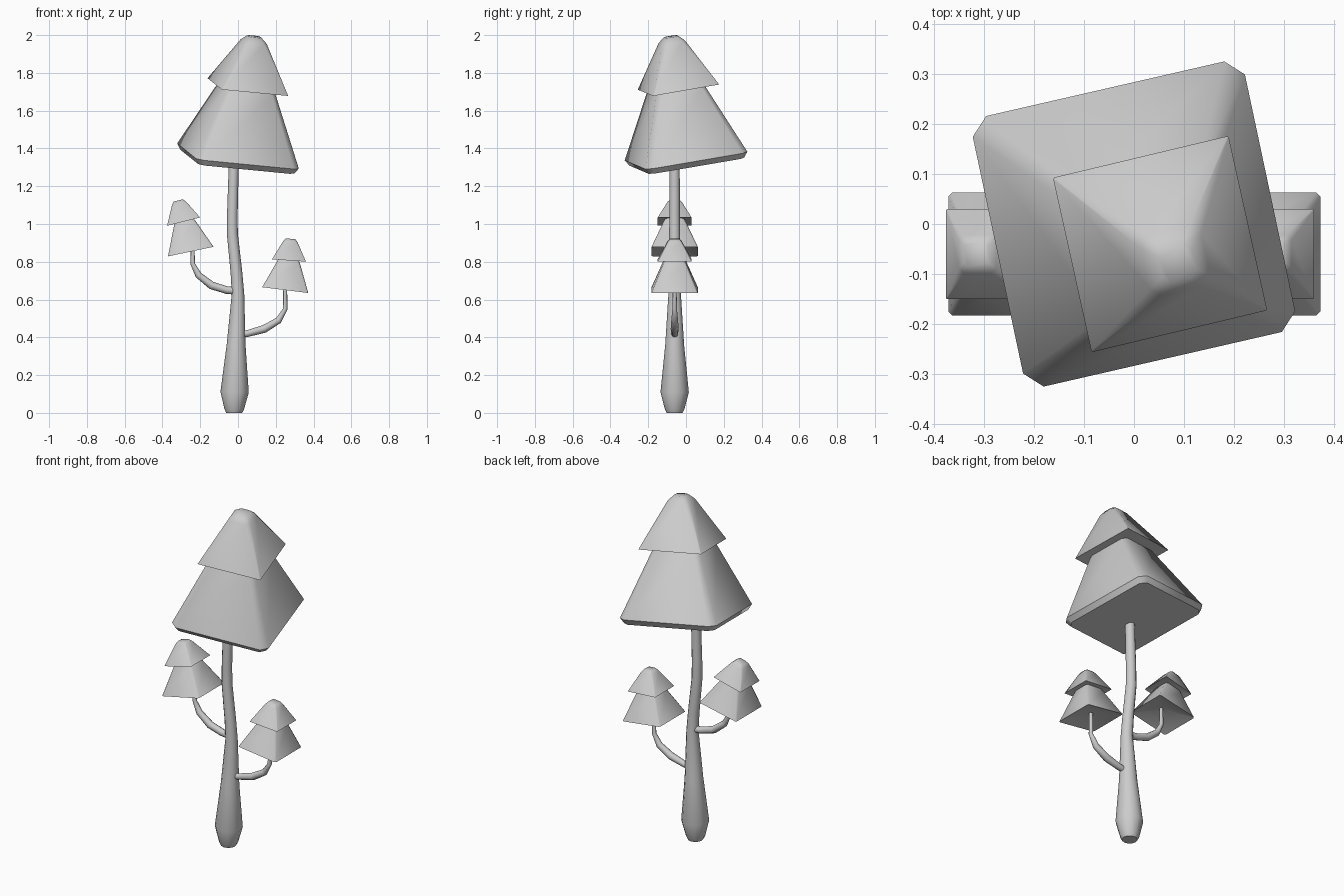
import bpy, bmesh, math
from mathutils import Vector, Matrix

cube = bpy.data.objects.get("Cube")
if cube:
    bpy.data.objects.remove(cube, do_unlink=True)

grey = bpy.data.materials.new("plain grey")
grey.use_nodes = True
colour = (0.6, 0.6, 0.6, 1)
grey.diffuse_color = colour
bsdf = grey.node_tree.nodes["Principled BSDF"]
bsdf.inputs["Base Color"].default_value = colour
bsdf.inputs["Roughness"].default_value = 0.8

Y = -0.06  # depth of the trunk and branches


def finish(name, bm, angle):
    bmesh.ops.recalc_face_normals(bm, faces=bm.faces)
    mesh = bpy.data.meshes.new(name)
    bm.to_mesh(mesh)
    bm.free()
    mesh.materials.append(grey)
    obj = bpy.data.objects.new(name, mesh)
    bpy.context.collection.objects.link(obj)
    bpy.ops.object.select_all(action='DESELECT')
    obj.select_set(True)
    bpy.context.view_layer.objects.active = obj
    bpy.ops.object.shade_smooth_by_angle(angle=math.radians(angle))
    return obj


def bridge(bm, rings):
    for a, b in zip(rings, rings[1:]):
        n = len(a)
        for i in range(n):
            j = (i + 1) % n
            bm.faces.new((a[i], a[j], b[j], b[i]))


def tube(name, path, sides):
    """Tapering round stem through (x, z, radius) points."""
    bm = bmesh.new()
    pts = [Vector((x, Y, z)) for x, z, r in path]
    rings = []
    for k, (p, (x, z, r)) in enumerate(zip(pts, path)):
        along = (pts[min(k + 1, len(pts) - 1)] - pts[max(k - 1, 0)]).normalized()
        depth = Vector((0, 1, 0))
        across = along.cross(depth)
        ring = []
        for i in range(sides):
            a = math.tau * i / sides
            ring.append(bm.verts.new(p + r * (math.cos(a) * across + math.sin(a) * depth)))
        rings.append(ring)
    bridge(bm, rings)
    bm.faces.new(rings[0])
    bm.faces.new(rings[-1])
    finish(name, bm, 60)


def canopy(name, centre, lean, turn, profile, hollow=0.0):
    """Leaning square tier; profile holds (height, half width, corner chamfer)."""
    up = Vector((lean[0], lean[1], 1)).normalized()
    t = math.radians(turn)
    side = Vector((math.cos(t), math.sin(t), 0))
    side = (side - up * side.dot(up)).normalized()
    frame = Matrix((side, up.cross(side), up)).transposed()
    bm = bmesh.new()
    rings = []
    for h, w, c in profile:
        ring = []
        for q in range(4):
            spin = Matrix.Rotation(q * math.pi / 2, 3, 'Z')
            for x, y in ((w, w - c), (w - c, w)):
                ring.append(bm.verts.new(Vector(centre) + frame @ (spin @ Vector((x, y, h)))))
        rings.append(ring)
    bridge(bm, rings)
    bm.faces.new(rings[-1])
    # underside fans to a middle point, raised when hollow
    mid = bm.verts.new(Vector(centre) + up * (profile[0][0] + hollow))
    base = rings[0]
    for i in range(len(base)):
        bm.faces.new((base[i], base[(i + 1) % len(base)], mid))
    finish(name, bm, 50)


# Trunk and branches
tube("trunk", [(-0.02, 0, 0.042), (-0.02, 0.02, 0.052), (-0.018, 0.11, 0.075),
               (-0.01, 0.36, 0.05), (0, 0.63, 0.033), (-0.008, 0.74, 0.031),
               (-0.03, 0.95, 0.029), (-0.03, 1.05, 0.028), (-0.02, 1.4, 0.026)], 12)
tube("right_branch", [(0, 0.645, 0.02), (-0.06, 0.65, 0.02), (-0.14, 0.675, 0.021),
                      (-0.21, 0.73, 0.018), (-0.24, 0.79, 0.012), (-0.24, 0.89, 0.01)], 8)
tube("left_branch", [(0, 0.415, 0.018), (0.05, 0.42, 0.018), (0.14, 0.445, 0.021),
                     (0.215, 0.49, 0.018), (0.25, 0.55, 0.012), (0.25, 0.68, 0.01)], 8)

# Main crown
canopy("main_lower_canopy", (0, 0, 1.36), (0.13, -0.143), 12,
       [(-0.03, 0.262, 0.03), (0, 0.28, 0.035), (0.36, 0.135, 0.025), (0.42, 0.1, 0.02)])
canopy("main_upper_canopy", (0.052, -0.04, 1.725), (0.13, -0.145), 12.5,
       [(0, 0.181, 0.003), (0.245, 0.062, 0.02), (0.272, 0.035, 0.015)], 0.02)

# Small crowns on the branches
lower = [(0, 0.123, 0.008), (0.15, 0.06, 0.012), (0.17, 0.05, 0.01)]
upper = [(0, 0.09, 0.002), (0.1, 0.038, 0.01), (0.115, 0.025, 0.008)]
for label, x, z, lean, ux, uz, ulean in (
        ("right", -0.25, 0.854, -0.21, -0.288, 1.013, -0.25),
        ("left", 0.25, 0.65, 0.125, 0.27, 0.807, 0.07)):
    canopy(label + "_lower_canopy", (x, Y, z), (lean, 0), 0, lower, 0.04)
    canopy(label + "_upper_canopy", (ux, Y, uz), (ulean, 0), 0, upper, 0.015)
